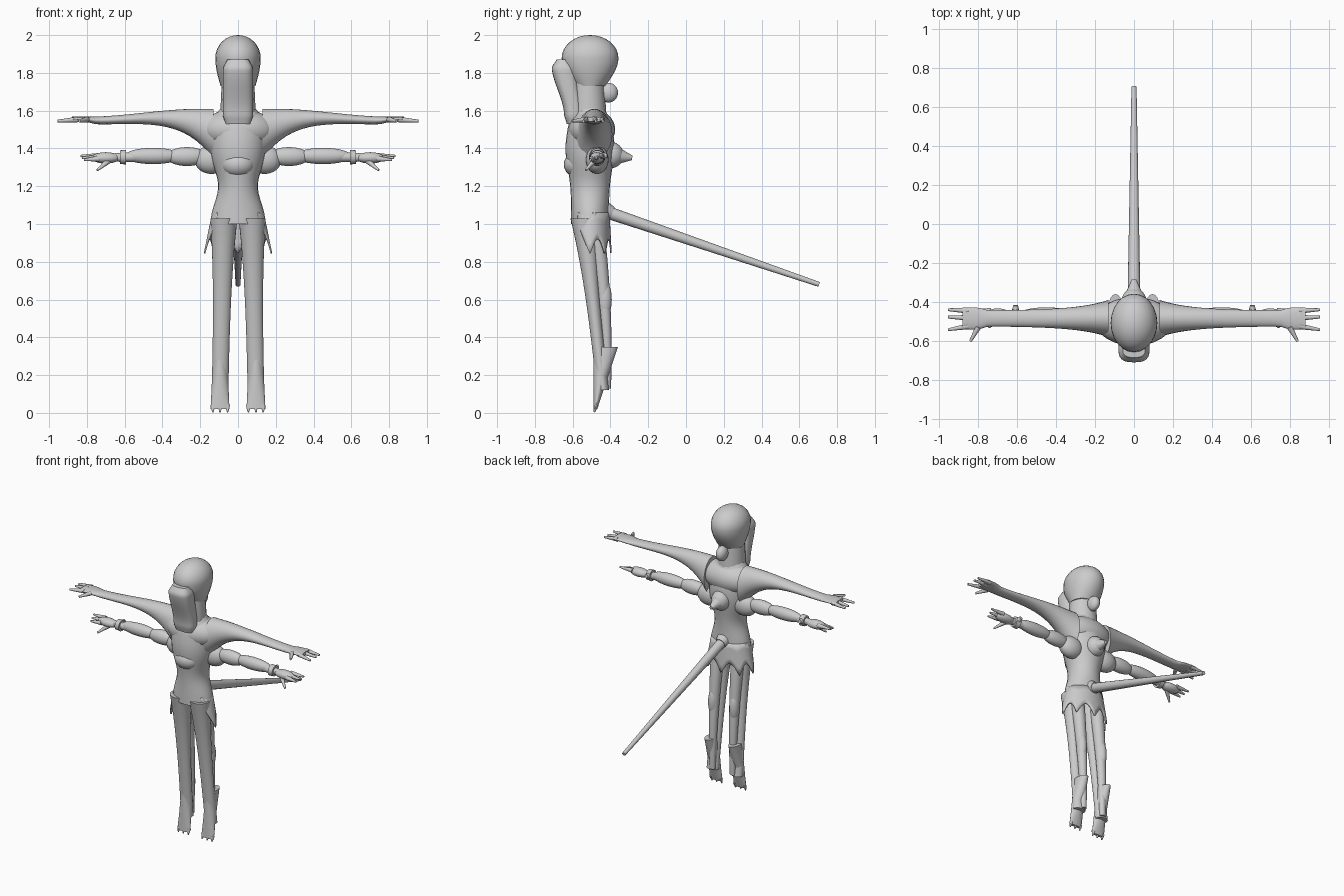
import bpy
import bmesh
from math import cos, sin, pi, exp, radians
from mathutils import Vector, Matrix

cube = bpy.data.objects.get("Cube")
if cube:
    bpy.data.objects.remove(cube, do_unlink=True)

grey = bpy.data.materials.new("plain_grey")
grey.use_nodes = True
colour = (0.6, 0.6, 0.6, 1)
grey.diffuse_color = colour
grey.node_tree.nodes["Principled BSDF"].inputs["Base Color"].default_value = colour


def mix(low, high, amount):
    """Straight blend between two values."""
    return low + (high - low) * amount


def ramp(value, start, end):
    """Soft step from zero at start to one at end."""
    amount = min(max((value - start) / (end - start), 0), 1)
    return amount * amount * (3 - 2 * amount)


def bump(value, centre, width):
    """Bell curve around a centre."""
    return exp(-((value - centre) / width) ** 2)


def finish(name, bm, mirror=False):
    """Turn a bmesh into a shaded object, optionally mirrored left to right."""
    bmesh.ops.recalc_face_normals(bm, faces=bm.faces)
    mesh = bpy.data.meshes.new(name)
    bm.to_mesh(mesh)
    bm.free()
    mesh.materials.append(grey)
    obj = bpy.data.objects.new(name, mesh)
    bpy.context.collection.objects.link(obj)
    bpy.ops.object.select_all(action="DESELECT")
    bpy.context.view_layer.objects.active = obj
    obj.select_set(True)
    bpy.ops.object.shade_smooth_by_angle(angle=radians(40))
    if mirror:
        obj.modifiers.new("mirror", "MIRROR").use_mirror_merge = False
    return obj


def ball(name, centre, radii, mirror=False):
    """Stretched sphere."""
    bm = bmesh.new()
    place = Matrix.Translation(centre) @ Matrix.Diagonal((*radii, 1))
    bmesh.ops.create_uvsphere(bm, u_segments=24, v_segments=16, radius=1, matrix=place)
    return finish(name, bm, mirror)


def rod(name, start, end, start_radius, end_radius, mirror=False):
    """Tapered rod between two points."""
    start, end = Vector(start), Vector(end)
    turn = (end - start).to_track_quat("Z", "Y").to_matrix().to_4x4()
    bm = bmesh.new()
    bmesh.ops.create_cone(bm, cap_ends=True, segments=16, radius1=start_radius,
                          radius2=end_radius, depth=(end - start).length,
                          matrix=Matrix.Translation((start + end) / 2) @ turn)
    return finish(name, bm, mirror)


def loft(name, start, end, shape, sideways=False, mirror=False, power=1):
    """Skin ovals along z (or x); shape gives two centres and two radii."""
    steps, sides = 24, 24
    bm = bmesh.new()
    loops = []
    for i in range(steps + 1):
        along = mix(start, end, i / steps)
        centre_u, centre_v, radius_u, radius_v = shape(along, i / steps)
        loop = []
        for k in range(sides):
            c, s = cos(2 * pi * k / sides), sin(2 * pi * k / sides)
            u = centre_u + radius_u * abs(c) ** power * (1 if c > 0 else -1)
            v = centre_v + radius_v * abs(s) ** power * (1 if s > 0 else -1)
            loop.append(bm.verts.new((along, u, v) if sideways else (u, v, along)))
        loops.append(loop)
    for low, high in zip(loops, loops[1:]):
        for k in range(sides):
            n = (k + 1) % sides
            bm.faces.new((low[k], low[n], high[n], high[k]))
    bm.faces.new(loops[0])
    bm.faces.new(loops[-1])
    return finish(name, bm, mirror)


# Head: domed hood, long face mask, neck and nape knob
def hood_shape(z, t):
    swell = sin(t * pi / 2)
    return 0, -.508, mix(.092, .12, swell), mix(.08, .15, swell)


def mask_shape(z, t):
    lean, brow, chin = ramp(z, 1.57, 1.85), ramp(z, 1.82, 1.88), ramp(z, 1.58, 1.52)
    return (0, mix(-.595, -.645, lean), .08 - .025 * brow - .015 * chin,
            mix(.05, .068, lean) - .03 * brow - .015 * chin)


ball("hood_dome", (0, -.508, 1.88), (.12, .15, .12))
loft("hood_lower", 1.73, 1.88, hood_shape)
loft("face_mask", 1.53, 1.87, mask_shape, power=.7)
rod("neck", (0, -.515, 1.56), (0, -.52, 1.78), .095, .085)
ball("nape_knob", (0, -.41, 1.695), (.036, .05, .052))


# Torso, chest cape and belly patch
def torso_shape(z, t):
    shoulder = ramp(z, 1.52, 1.66)
    width = .15 - .045 * bump(z, 1.2, .12) - .08 * shoulder
    return 0, -.508, width, .1 + .03 * bump(z, 1.4, .15) - .04 * shoulder


loft("torso", 1, 1.64, torso_shape)
ball("chest_cape", (0, -.5, 1.5), (.2, .125, .11))
ball("belly_patch", (0, -.57, 1.315), (.09, .077, .07))

# Back nozzle and tail pole
ball("back_nozzle_base", (0, -.4, 1.365), (.065, .07, .07))
rod("back_nozzle_tip", (0, -.36, 1.36), (0, -.285, 1.35), .045, .012)
rod("tail_socket", (0, -.45, 1.075), (0, -.39, 1.055), .06, .036)
rod("tail", (0, -.44, 1.07), (0, .705, .68), .034, .013)

# Ragged skirt, open at the front, with pointed tips
bm = bmesh.new()
rows = []
for degrees in range(-40, 221, 3):
    a = radians(degrees)
    past = max(0, -degrees, degrees - 180) / 40
    tip = .84 + (.17 * past if past else .08 * abs(sin(4 * a)))
    row = []
    for j in range(5):
        z = mix(1.06, tip, j / 4)
        flare = (1.06 - z) / .22
        row.append(bm.verts.new((mix(.137, .182, flare) * cos(a),
                                 mix(.102, .114, flare) * sin(a) - .507, z)))
    rows.append(row)
for one, two in zip(rows, rows[1:]):
    for j in range(4):
        bm.faces.new((one[j], two[j], two[j + 1], one[j + 1]))
finish("skirt", bm).modifiers.new("thickness", "SOLIDIFY").thickness = .008


# Front legs with raised heels, and rear legs behind them
def front_leg_shape(z, t):
    return mix(.095, .075, t), mix(-.44, -.54, t), mix(.044, .072, t ** 3), mix(.032, .072, t ** 3)


def foot_shape(z, t):
    front, back = -.49, mix(-.47, -.36, t)
    return .095, (front + back) / 2, mix(.05, .035, t), (back - front) / 2


def rear_leg_shape(z, t):
    return .08, -.415 - .06 * t * t, mix(.02, .045, t), mix(.018, .045, t)


loft("front_legs", .12, 1.03, front_leg_shape, mirror=True)
loft("feet", .02, .35, foot_shape, mirror=True)
for place, x in (("inner", .055), ("middle", .095), ("outer", .133)):
    rod(place + "_toes", (x, -.475, .04), (x, -.486, .004), .012, .004, True)
loft("rear_legs", .13, .95, rear_leg_shape, mirror=True)
ball("rear_knees", (.084, -.43, .6), (.033, .037, .1), True)


# Upper arms that flow out of the chest, with flat hands
def upper_arm_shape(x, t):
    root, hand = exp(-6 * (x - .13)), ramp(x, .74, .81)
    height = .018 + .115 * root - .006 * hand
    top = mix(1.61, 1.568, ramp(x, .2, .8))
    return -.485, top - height, .04 + .055 * root + .016 * hand, height


loft("upper_arms", .13, .88, upper_arm_shape, sideways=True, mirror=True)
for finger, y, tip in (("first", -.445, -.44), ("second", -.482, -.478), ("third", -.525, -.543)):
    rod("upper_" + finger + "_fingers", (.85, y, 1.553), (.955, tip, 1.545), .015, .007, True)
rod("upper_thumbs", (.8, -.53, 1.553), (.84, -.602, 1.545), .015, .007, True)

# Lower arms: shoulder, sleeve, forearm, wrist band and hand
ball("lower_shoulders", (.14, -.47, 1.34), (.09, .06, .075), True)
ball("lower_sleeves", (.27, -.47, 1.357), (.11, .043, .05), True)
ball("lower_forearms", (.45, -.468, 1.36), (.15, .04, .043), True)
rod("wrists", (.53, -.47, 1.355), (.66, -.47, 1.352), .027, .022, True)
rod("wrist_bands", (.592, -.47, 1.354), (.625, -.47, 1.354), .039, .036, True)
rod("wrist_studs", (.608, -.44, 1.36), (.608, -.418, 1.365), .018, .012, True)
ball("lower_palms", (.7, -.472, 1.35), (.075, .038, .03), True)
for i, finger in enumerate(("first", "second", "third")):
    rod("lower_" + finger + "_fingers", (.735, -.447 - .025 * i, 1.36 - .007 * i),
        (.835 - .01 * i, -.445 - .03 * i, 1.36 - .01 * i), .016, .006, True)
rod("lower_thumbs", (.685, -.485, 1.335), (.745, -.53, 1.285), .016, .006, True)
